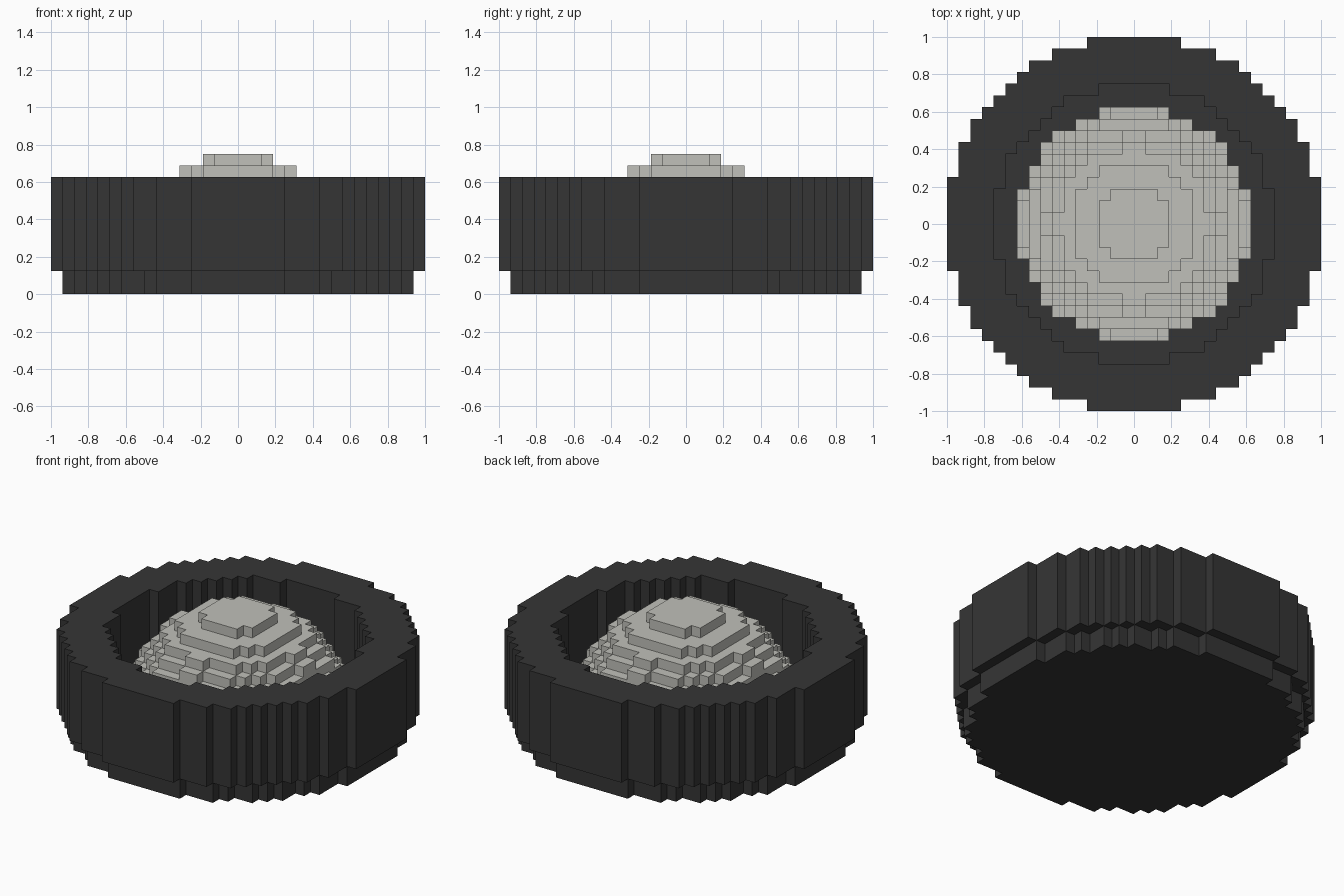
import bpy, bmesh, math

CELL = 1 / 16          # edge length of one block


def material(name, colour):
    m = bpy.data.materials.new(name)
    m.use_nodes = True
    m.diffuse_color = (*colour, 1)
    m.node_tree.nodes["Principled BSDF"].inputs["Base Color"].default_value = (*colour, 1)
    return m


def block_solid(name, mat, radius, levels, inside):
    """Quarter of a block-built solid, mirrored in x and y; inside() takes block centres."""
    bm = bmesh.new()
    for i in range(radius):
        for j in range(radius):
            for k in levels:
                cell = (i, j, k)
                if not inside(*(c + 0.5 for c in cell)):
                    continue
                for axis in range(3):
                    u, v = (axis + 1) % 3, (axis + 2) % 3
                    for side in (0, 1):
                        # Skip faces covered by a neighbouring block
                        near = list(cell)
                        near[axis] += 2 * side - 1
                        if near[2] in levels and inside(*(c + 0.5 for c in near)):
                            continue
                        corners = []
                        for du, dv in ((0, 0), (1, 0), (1, 1), (0, 1)):
                            p = list(cell)
                            p[axis] += side
                            p[u] += du
                            p[v] += dv
                            corners.append(bm.verts.new([c * CELL for c in p]))
                        bm.faces.new(corners if side else corners[::-1])
    # Weld the blocks and merge their flat faces
    bmesh.ops.remove_doubles(bm, verts=bm.verts, dist=CELL / 100)
    bmesh.ops.dissolve_limit(bm, angle_limit=math.radians(1), verts=bm.verts, edges=bm.edges)
    mesh = bpy.data.meshes.new(name)
    bm.to_mesh(mesh)
    bm.free()
    mesh.materials.append(mat)
    obj = bpy.data.objects.new(name, mesh)
    bpy.context.collection.objects.link(obj)
    mirror = obj.modifiers.new("Mirror", "MIRROR")
    mirror.use_axis = (True, True, False)
    return obj


cube = bpy.data.objects.get("Cube")
if cube:
    bpy.data.objects.remove(cube, do_unlink=True)

dark = material("charcoal", (0.036, 0.036, 0.036))
light = material("pale_grey", (0.53, 0.53, 0.49))

FLOOR, RIM, TOP = 2, 10, 12

# Foot plate, also the floor of the bowl
block_solid("base_plate", dark, 15, range(0, FLOOR),
            lambda x, y, z: math.hypot(x, y) < 15)

# Thick round wall overhanging the foot
block_solid("outer_wall", dark, 16, range(FLOOR, RIM),
            lambda x, y, z: 12 <= math.hypot(x, y) < 16)

# Stepped half sphere standing on the floor
block_solid("dome", light, 10, range(FLOOR, TOP),
            lambda x, y, z: math.hypot(x, y, z - FLOOR) < 10)
